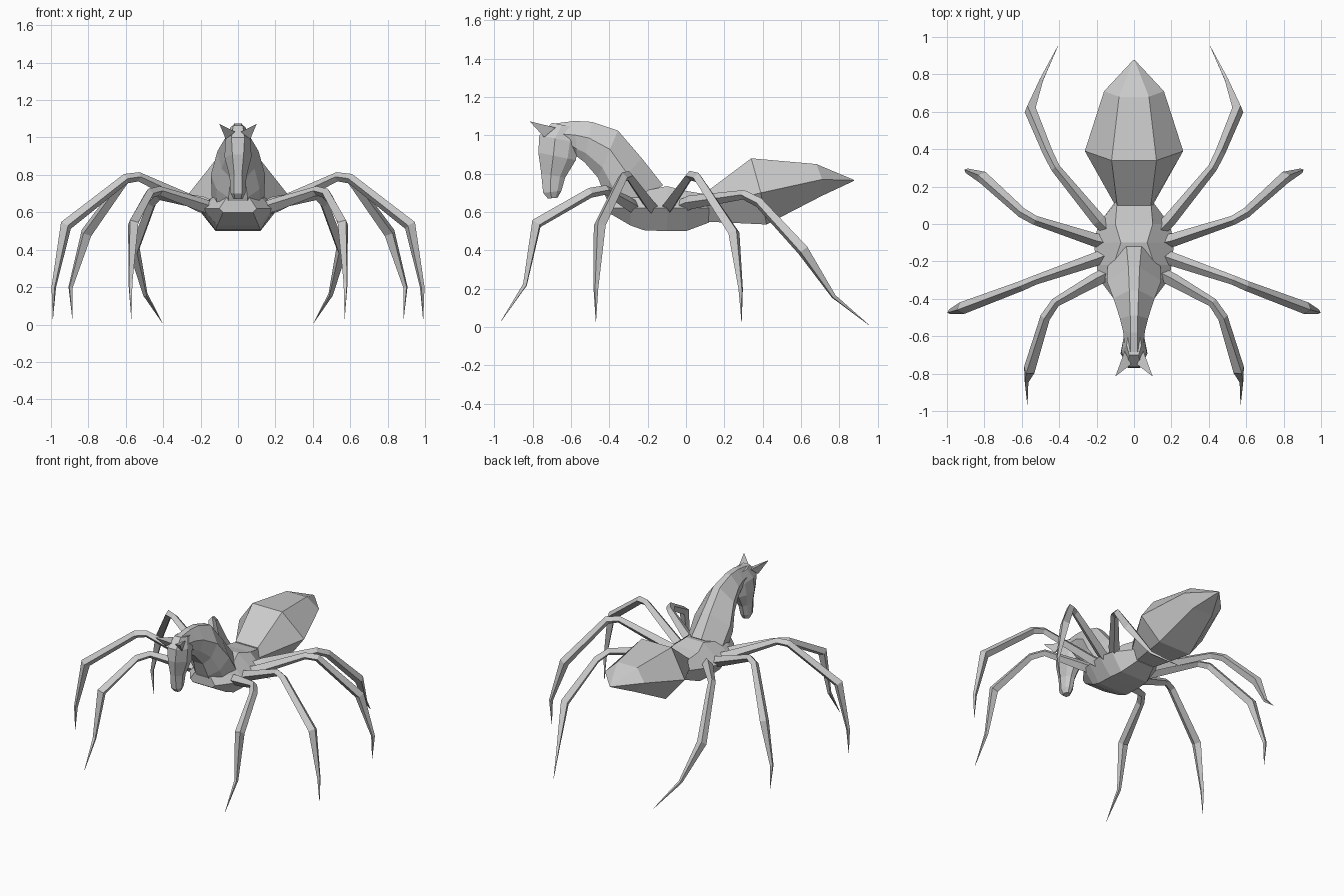
import bpy
import bmesh
from mathutils import Vector

cube = bpy.data.objects.get("Cube")
if cube:
    bpy.data.objects.remove(cube, do_unlink=True)

GREY = (0.6, 0.6, 0.6, 1.0)
grey = bpy.data.materials.new("plain_grey")
grey.use_nodes = True
grey.diffuse_color = GREY
grey.node_tree.nodes["Principled BSDF"].inputs["Base Color"].default_value = GREY


def loft(name, rings):
    """Skin a list of equal-length point rings into a closed, flat-shaded solid."""
    bm = bmesh.new()
    loops = [[bm.verts.new(p) for p in ring] for ring in rings]
    count = len(loops[0])
    for a, b in zip(loops, loops[1:]):
        for i in range(count):
            j = (i + 1) % count
            bm.faces.new((a[i], a[j], b[j], b[i]))
    bm.faces.new(loops[0])
    bm.faces.new(loops[-1])
    bmesh.ops.recalc_face_normals(bm, faces=bm.faces)
    mesh = bpy.data.meshes.new(name)
    bm.to_mesh(mesh)
    bm.free()
    mesh.materials.append(grey)
    obj = bpy.data.objects.new(name, mesh)
    bpy.context.collection.objects.link(obj)
    return obj


def hex_ring(top, side, bottom):
    """Mirrored six-point section from (half width, y, z) corners."""
    right = [top, side, bottom]
    return [Vector(p) for p in right] + [Vector((-x, y, z)) for x, y, z in reversed(right)]


def profile_ring(upper, lower, width, ridge):
    """Mirrored section spanning two (y, z) profile points."""
    a, b = Vector((0, *upper)), Vector((0, *lower))
    half = [(ridge, 0), (width, 0.4), (width * 0.8, 0.78), (width * 0.35, 1)]
    right = [a.lerp(b, t) + Vector((x, 0, 0)) for x, t in half]
    return right + [Vector((-p.x, p.y, p.z)) for p in reversed(right)]


# Thorax
loft("thorax", [hex_ring((tw, y, tz), (sw, y, 0.62), (bw, y, bz)) for y, tw, tz, sw, bw, bz in [
    (-0.41, 0.06, 0.68, 0.10, 0.08, 0.60),
    (-0.29, 0.10, 0.70, 0.19, 0.11, 0.53),
    (-0.22, 0.11, 0.71, 0.20, 0.12, 0.505),
    (-0.10, 0.07, 0.735, 0.215, 0.12, 0.50),
    (0.00, 0.10, 0.71, 0.19, 0.11, 0.50),
    (0.12, 0.09, 0.69, 0.10, 0.07, 0.545)]])

# Abdomen
loft("abdomen", [
    hex_ring((0.09, 0.10, 0.70), (0.10, 0.10, 0.63), (0.07, 0.10, 0.55)),
    hex_ring((0.12, 0.34, 0.88), (0.263, 0.39, 0.70), (0.13, 0.42, 0.535)),
    hex_ring((0.08, 0.68, 0.85), (0.16, 0.71, 0.77), (0.08, 0.71, 0.685)),
    hex_ring((0.003, 0.875, 0.768), (0.004, 0.877, 0.765), (0.003, 0.875, 0.762))])

# Arched neck
loft("neck", [profile_ring(*s) for s in [
    ((-0.70, 1.06), (-0.60, 0.93), 0.05, 0.02),
    ((-0.58, 1.075), (-0.57, 0.89), 0.058, 0.02),
    ((-0.49, 1.07), (-0.53, 0.86), 0.075, 0.02),
    ((-0.355, 1.025), (-0.46, 0.78), 0.11, 0.025),
    ((-0.23, 0.88), (-0.42, 0.68), 0.145, 0.03),
    ((-0.12, 0.74), (-0.37, 0.58), 0.14, 0.04)]])

# Long hanging head
loft("head", [profile_ring(*s) for s in [
    ((-0.70, 1.065), (-0.57, 1.04), 0.04, 0.025),
    ((-0.765, 1.00), (-0.56, 0.96), 0.068, 0.035),
    ((-0.77, 0.91), (-0.575, 0.87), 0.072, 0.03),
    ((-0.755, 0.80), (-0.63, 0.78), 0.045, 0.02),
    ((-0.745, 0.70), (-0.65, 0.71), 0.04, 0.022),
    ((-0.72, 0.67), (-0.67, 0.675), 0.025, 0.015)]])

# Ears
for side, label in ((1, "left"), (-1, "right")):
    base = [(0.015, -0.75, 1.03), (0.065, -0.74, 0.99), (0.05, -0.68, 1.04)]
    tip = Vector((0.10, -0.815, 1.073))
    loft(label + "_ear", [
        [Vector((side * x, y, z)) for x, y, z in base],
        [Vector((side * p.x, p.y, p.z)) for p in (tip.lerp(Vector(b), 0.02) for b in base)]])

# Legs: hip, knee start, knee end, shin, ankle, tip
LEG_RADII = (0.035, 0.036, 0.025, 0.027, 0.033, 0.013, 0.001)
LEGS = {
    "front": [(0.13, -0.26, 0.62), (0.21, -0.30, 0.645), (0.42, -0.42, 0.715),
              (0.475, -0.50, 0.70), (0.56, -0.78, 0.54), (0.575, -0.84, 0.22), (0.57, -0.965, 0.03)],
    "mid_front": [(0.13, -0.16, 0.61), (0.21, -0.19, 0.64), (0.53, -0.30, 0.79),
                  (0.60, -0.33, 0.78), (0.92, -0.45, 0.53), (0.985, -0.47, 0.20), (0.99, -0.47, 0.03)],
    "mid_rear": [(0.13, -0.10, 0.61), (0.21, -0.085, 0.64), (0.53, 0.02, 0.79),
                 (0.60, 0.06, 0.78), (0.81, 0.25, 0.49), (0.895, 0.285, 0.20), (0.885, 0.29, 0.03)],
    "rear": [(0.12, -0.05, 0.62), (0.19, 0.02, 0.65), (0.42, 0.30, 0.69),
             (0.46, 0.38, 0.65), (0.555, 0.61, 0.40), (0.495, 0.77, 0.16), (0.405, 0.955, 0.01)],
}


def leg(name, points, side):
    pts = [Vector((side * x, y, z)) for x, y, z in points]
    rings = []
    for i, p in enumerate(pts):
        before, after = pts[max(i - 1, 0)], pts[min(i + 1, len(pts) - 1)]
        along = ((p - before).normalized() + (after - p).normalized()).normalized()
        reach = pts[4] - pts[0]
        across = along.cross(Vector((reach.y, -reach.x, 0))).normalized()
        wide = across.cross(along).normalized()
        r = LEG_RADII[i]
        rings.append([p + across * r, p + wide * r, p - across * r, p - wide * r])
    loft(name, rings)


for part, path in LEGS.items():
    leg("left_" + part + "_leg", path, 1)
    leg("right_" + part + "_leg", path, -1)
